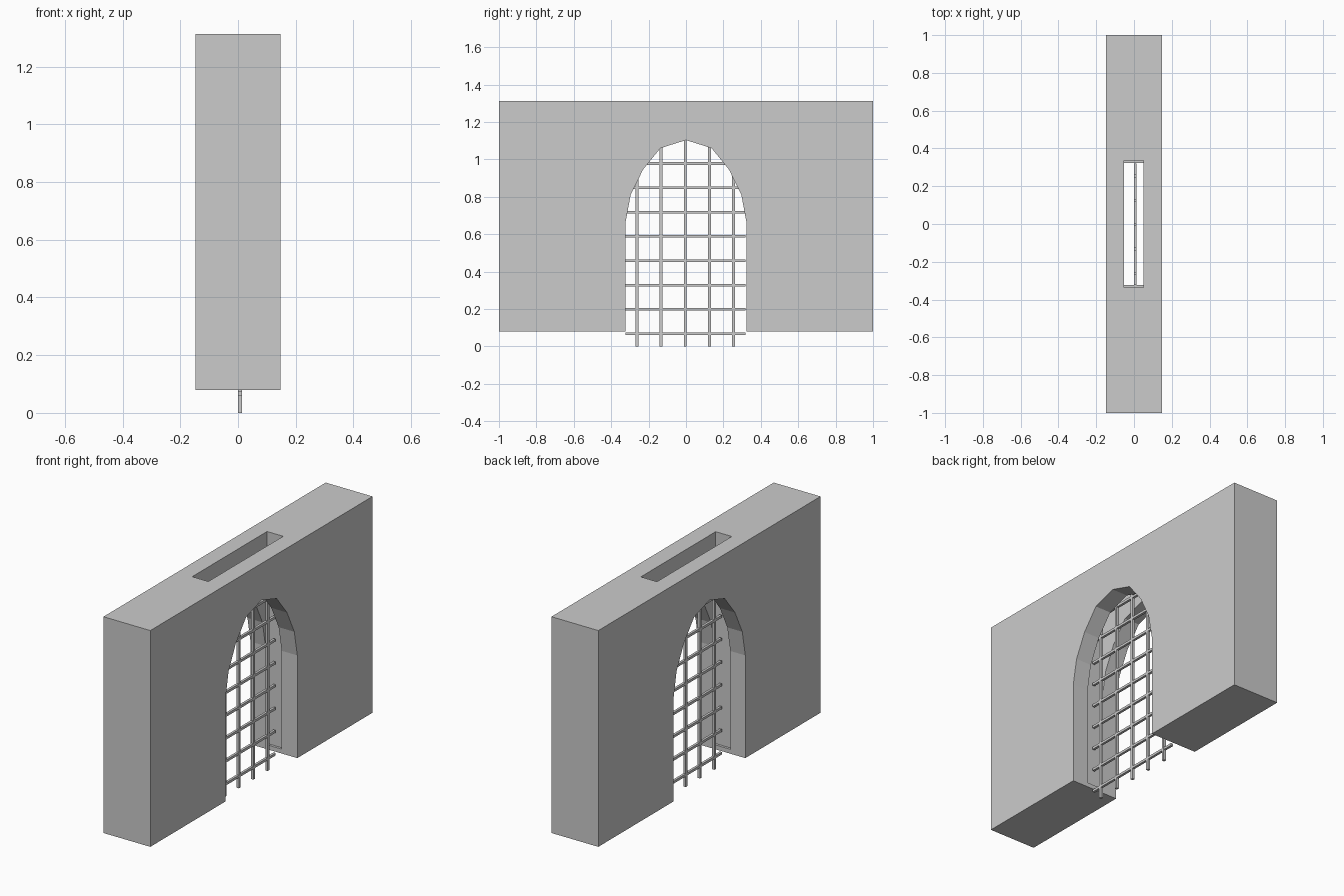
import bpy, bmesh

if "Cube" in bpy.data.objects:
    bpy.data.objects.remove(bpy.data.objects["Cube"])


def make_object(name, bm):
    bmesh.ops.recalc_face_normals(bm, faces=bm.faces)
    mesh = bpy.data.meshes.new(name)
    bm.to_mesh(mesh)
    bm.free()
    obj = bpy.data.objects.new(name, mesh)
    bpy.context.collection.objects.link(obj)
    return obj


def box(name, lo, hi):
    bm = bmesh.new()
    bmesh.ops.create_cube(bm, size=1)
    for v in bm.verts:
        v.co = [(a + b) / 2 + c * (b - a) for a, b, c in zip(lo, hi, v.co)]
    return make_object(name, bm)


# Wall: rectangle with a faceted arch opening, extruded through its thickness
X = 0.1475
BASE, TOP = 0.08, 1.312
half_arch = [(0.323, BASE), (0.323, 0.665), (0.296, 0.81), (0.23, 0.945), (0.137, 1.06)]
arch = [(-y, z) for y, z in half_arch] + [(0, 1.103)] + half_arch[::-1]
outline = arch + [(1, BASE), (1, TOP), (-1, TOP), (-1, BASE)]
bm = bmesh.new()
face = bm.faces.new([bm.verts.new((-X, y, z)) for y, z in outline])
ext = bmesh.ops.extrude_face_region(bm, geom=[face])
moved = [g for g in ext["geom"] if isinstance(g, bmesh.types.BMVert)]
bmesh.ops.translate(bm, vec=(2 * X, 0, 0), verts=moved)
# keep both end caps closed
if not any(all(v.co.x < 0 for v in f.verts) for f in bm.faces):
    bm.faces.new([v for v in bm.verts if v.co.x < 0])
wall = make_object("gate_wall", bm)

# Slot for the grate, open at the top and grooved into both jambs
cutter = box("slot_cutter", (-0.053, -0.337, 0.105), (0.049, 0.337, 1.5))
cutter.hide_render = True
mod = wall.modifiers.new("slot", 'BOOLEAN')
mod.operation = 'DIFFERENCE'
mod.solver = 'EXACT'
mod.object = cutter
bpy.context.view_layer.objects.active = wall
bpy.ops.object.modifier_apply(modifier="slot")
bpy.data.objects.remove(cutter)

# Grate: square vertical and horizontal bars
R, BX, STEP = 0.0075, 0.007, 0.129
for i in range(5):
    y = -0.004 + (i - 2) * STEP
    box(f"vertical_bar_{i + 1}", (BX - R, y - R, 0), (BX + R, y + R, 1.175))
for i in range(9):
    z = 0.068 + i * 0.13
    r = R - 0.0005
    box(f"horizontal_bar_{i + 1}", (BX - r, -0.323, z - r), (BX + r, 0.319, z + r))
